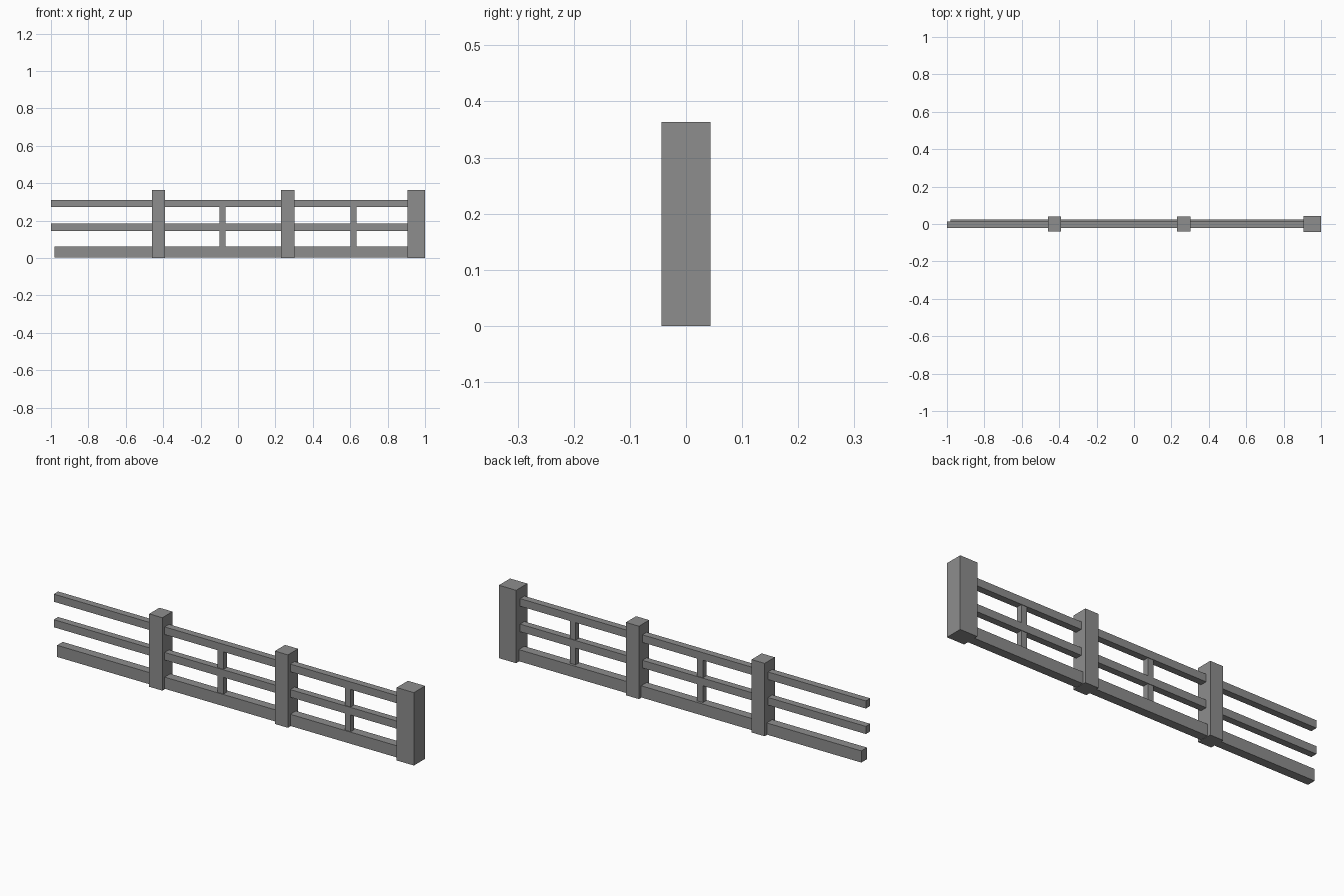
import bpy

# Remove the default cube
cube = bpy.data.objects.get("Cube")
if cube:
    bpy.data.objects.remove(cube, do_unlink=True)

# Single grey material
GREY = (0.27, 0.27, 0.27, 1.0)
grey = bpy.data.materials.new("weathered_grey")
grey.use_nodes = True
grey.diffuse_color = GREY
for node in grey.node_tree.nodes:
    if node.type == 'BSDF_PRINCIPLED':
        node.inputs["Base Color"].default_value = GREY


def box(name, xs, ys, zs):
    """Box spanning the given (low, high) ranges."""
    spans = (xs, ys, zs)
    bpy.ops.mesh.primitive_cube_add(size=1, location=[(a + b) / 2 for a, b in spans])
    obj = bpy.context.object
    obj.name = name
    obj.scale = [b - a for a, b in spans]
    bpy.ops.object.transform_apply(location=False, rotation=False, scale=True)
    obj.data.materials.append(grey)
    return obj


HEIGHT = 0.363
RAIL_Y = (-0.021, 0.013)
RAIL_END = 0.92          # rails run into the end post
BASE_TOP = 0.06
TOP_RAIL_Z = (0.272, 0.31)

# Posts: two slim ones and a broad end post
for name, x in (("right_post", -0.425), ("middle_post", 0.267)):
    box(name, (x - 0.036, x + 0.036), (-0.04, 0.04), (0, HEIGHT))
box("end_post", (0.905, 1), (-0.044, 0.044), (0, HEIGHT))

# Horizontal rails
box("base_rail", (-0.982, RAIL_END), (-0.021, 0.023), (0.002, BASE_TOP))
box("middle_rail", (-1, RAIL_END), RAIL_Y, (0.145, 0.183))
box("top_rail", (-1, RAIL_END), RAIL_Y, TOP_RAIL_Z)

# Short uprights between the base and top rails
for name, x in (("right_baluster", -0.084), ("left_baluster", 0.617)):
    box(name, (x - 0.016, x + 0.016), (-0.017, 0.01), (BASE_TOP - 0.005, TOP_RAIL_Z[0] + 0.005))
